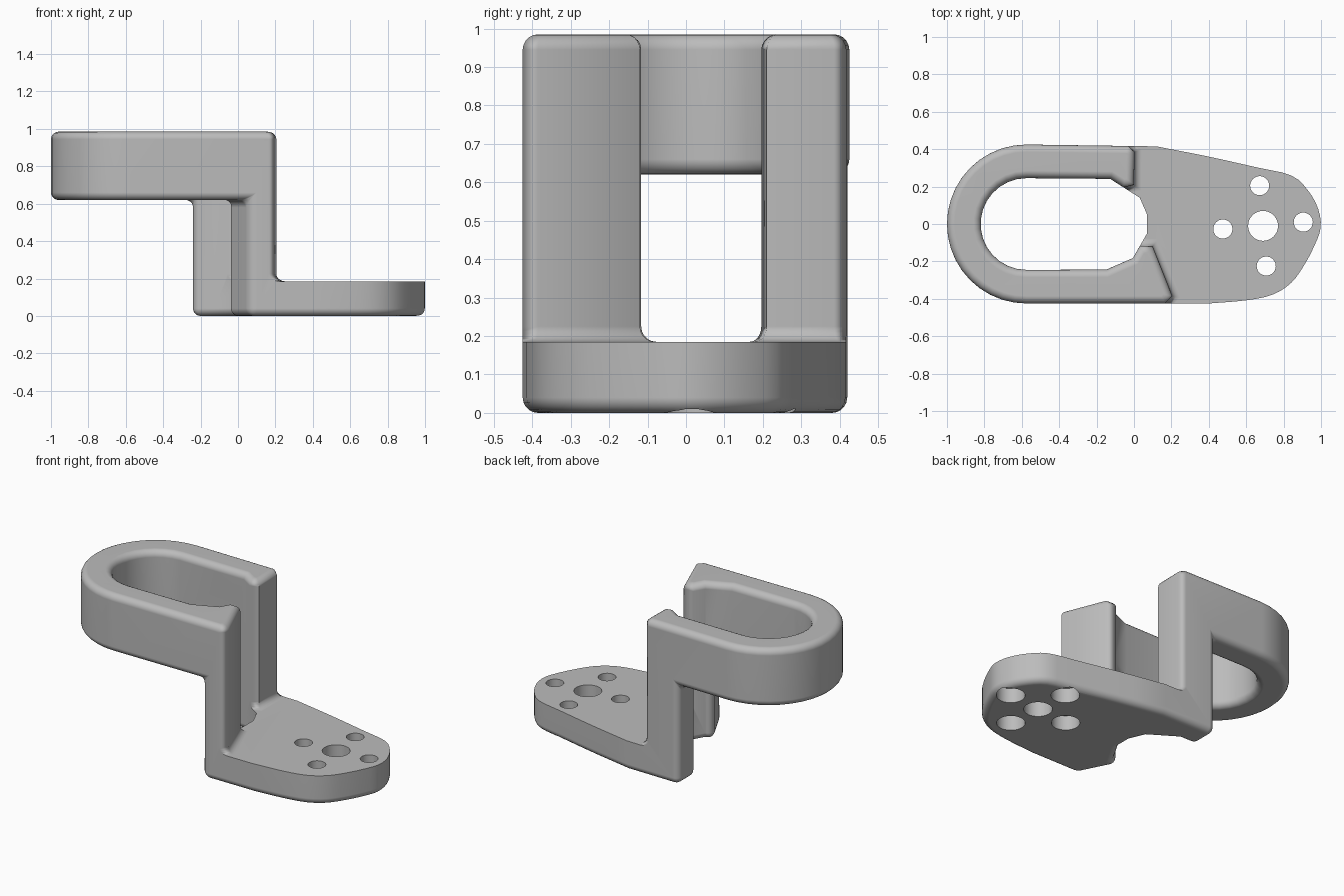
import bpy, bmesh, math
from mathutils import Vector

if "Cube" in bpy.data.objects:
    bpy.data.objects.remove(bpy.data.objects["Cube"])

Z0, Z1, Z2, Z3 = 0.0, 0.185, 0.62, 0.985   # floor, base top, loop underside, loop top
ROUND = 0.04


def arc(cx, r, degrees):
    return [(cx + r * math.cos(math.radians(a)), r * math.sin(math.radians(a))) for a in degrees]


def lerp(p, q, t):
    return (p[0] + (q[0] - p[0]) * t, p[1] + (q[1] - p[1]) * t)


def smooth_path(pts, steps=3):
    """Catmull-Rom curve through the points."""
    v = [Vector(p) for p in pts]
    v = [2 * v[0] - v[1]] + v + [2 * v[-1] - v[-2]]
    out = []
    for a, b, c, d in zip(v, v[1:], v[2:], v[3:]):
        for i in range(steps):
            t = i / steps
            p = 0.5 * (2 * b + (c - a) * t + (2 * a - 5 * b + 4 * c - d) * t * t
                       + (3 * b - a - 3 * c + d) * t ** 3)
            out.append((p.x, p.y))
    return out + [pts[-1]]


# Slot end, with leg corners lying on its chords
s85, s48, s12, n12, n35, n80 = arc(-0.17, 0.245, (-85, -48, -12, 12, 35, 80))
front_in_left = lerp(s85, s48, 0.68)
front_in_right = lerp(s48, s12, 0.5)
back_in_right = lerp(n35, n80, 0.55)
back_in_left = lerp((-0.575, 0.245), n80, 0.335 / 0.4475)

# Outer wall corners of the legs
back_start, back_end = (-0.575, 0.425), (0.12, 0.415)
back_out_left = lerp(back_start, back_end, 0.335 / 0.695)
back_out_right = lerp(back_start, back_end, 0.545 / 0.695)
front_out_left, front_out_right = (0.06, -0.425), (0.165, -0.425)

# Plan outlines, counter-clockwise
front_leg = [front_out_left, front_out_right, (0.205, -0.385), (0.1, -0.12),
             front_in_right, s48, front_in_left]
back_leg = [back_in_left, n80, back_in_right, (0.0, 0.21), (0.003, 0.385),
            back_out_right, back_out_left]
loop = ([back_out_left] + arc(-0.575, 0.425, range(90, 271, 9)) + [front_out_left, front_in_left, s85]
        + arc(-0.575, 0.245, range(270, 89, -12)) + [back_in_left])
plate_edge = smooth_path([(0.4, -0.425), (0.6, -0.408), (0.74, -0.378), (0.84, -0.315),
                          (0.91, -0.22), (0.965, -0.115), (0.998, -0.02), (0.985, 0.08),
                          (0.93, 0.18), (0.84, 0.26), (0.66, 0.302), (0.4, 0.36), back_end])
plate = ([front_out_right] + plate_edge + [back_out_right, (0.003, 0.385), (0.0, 0.21),
         back_in_right, n35, n12, s12, front_in_right, (0.1, -0.12), (0.205, -0.385)])

# Stack the prisms; faces shared by two prisms cancel out
faces = {}


def toggle(face):
    key = frozenset(face)
    if key in faces:
        del faces[key]
    else:
        faces[key] = face


def prism(outline, low, high):
    pts = [(round(x, 5), round(y, 5)) for x, y in outline]
    toggle([(x, y, low) for x, y in reversed(pts)])
    toggle([(x, y, high) for x, y in pts])
    for p, q in zip(pts, pts[1:] + pts[:1]):
        toggle([(*p, low), (*q, low), (*q, high), (*p, high)])


for leg in (front_leg, back_leg):
    for low, high in ((Z0, Z1), (Z1, Z2), (Z2, Z3)):
        prism(leg, low, high)
prism(loop, Z2, Z3)
prism(plate, Z0, Z1)

bm = bmesh.new()
verts = {}
for face in faces.values():
    bm.faces.new([verts.setdefault(co, None) or verts.update({co: bm.verts.new(co)}) or verts[co]
                  for co in face])
bmesh.ops.recalc_face_normals(bm, faces=bm.faces)
bmesh.ops.dissolve_limit(bm, angle_limit=0.003, verts=bm.verts, edges=bm.edges)
bm.normal_update()


def near(a, b):
    return abs(a - b) < 1e-3


# Round the rims, inner corners and left leg edges; the plate's upper rim stays sharp
rounded = []
for e in bm.edges:
    low, high = sorted(v.co.z for v in e.verts)
    if near(low, high):
        if not near(low, Z1) or e.calc_face_angle_signed(0) < 0:
            rounded.append(e)
    elif near(low, Z0) and near(high, Z2):
        rounded.append(e)
bmesh.ops.bevel(bm, geom=rounded, offset=ROUND, offset_type='OFFSET', segments=5,
                profile=0.5, affect='EDGES', clamp_overlap=False)
bmesh.ops.recalc_face_normals(bm, faces=bm.faces)
mesh = bpy.data.meshes.new("bracket")
bm.to_mesh(mesh)
bm.free()
bracket = bpy.data.objects.new("bracket", mesh)
bpy.context.collection.objects.link(bracket)

# Plate holes: one plain centre hole, four smaller ones widened underneath
bm = bmesh.new()


def hole(x, y, profile, sides=32):
    rings = [[bm.verts.new((x + r * math.cos(2 * math.pi * i / sides),
                            y + r * math.sin(2 * math.pi * i / sides), z)) for i in range(sides)]
             for r, z in profile]
    bm.faces.new(rings[0][::-1])
    bm.faces.new(rings[-1])
    for a, b in zip(rings, rings[1:]):
        for i in range(sides):
            j = (i + 1) % sides
            bm.faces.new((a[i], a[j], b[j], b[i]))


hole(0.69, -0.01, [(0.08, -0.1), (0.08, 0.3)])
for x, y in ((0.672, 0.205), (0.475, -0.027), (0.905, 0.01), (0.707, -0.225)):
    hole(x, y, [(0.08, -0.1), (0.08, 0.09), (0.051, 0.09), (0.051, 0.3)])
bmesh.ops.recalc_face_normals(bm, faces=bm.faces)
mesh = bpy.data.meshes.new("hole_cutter")
bm.to_mesh(mesh)
bm.free()
cutter = bpy.data.objects.new("hole_cutter", mesh)
bpy.context.collection.objects.link(cutter)
cutter.hide_render = True

bpy.context.view_layer.objects.active = bracket
bracket.select_set(True)
cut = bracket.modifiers.new("holes", 'BOOLEAN')
cut.operation, cut.solver, cut.object = 'DIFFERENCE', 'EXACT', cutter
bpy.ops.object.modifier_apply(modifier=cut.name)
bpy.data.objects.remove(cutter)

# Grey finish and smooth shading
grey = bpy.data.materials.new("grey")
grey.diffuse_color = (0.5, 0.5, 0.5, 1)
grey.use_nodes = True
grey.node_tree.nodes["Principled BSDF"].inputs["Base Color"].default_value = grey.diffuse_color
bracket.data.materials.clear()
bracket.data.materials.append(grey)
bpy.ops.object.shade_smooth_by_angle(angle=math.radians(66))
normals = bracket.modifiers.new("even_normals", 'WEIGHTED_NORMAL')
normals.keep_sharp = True
